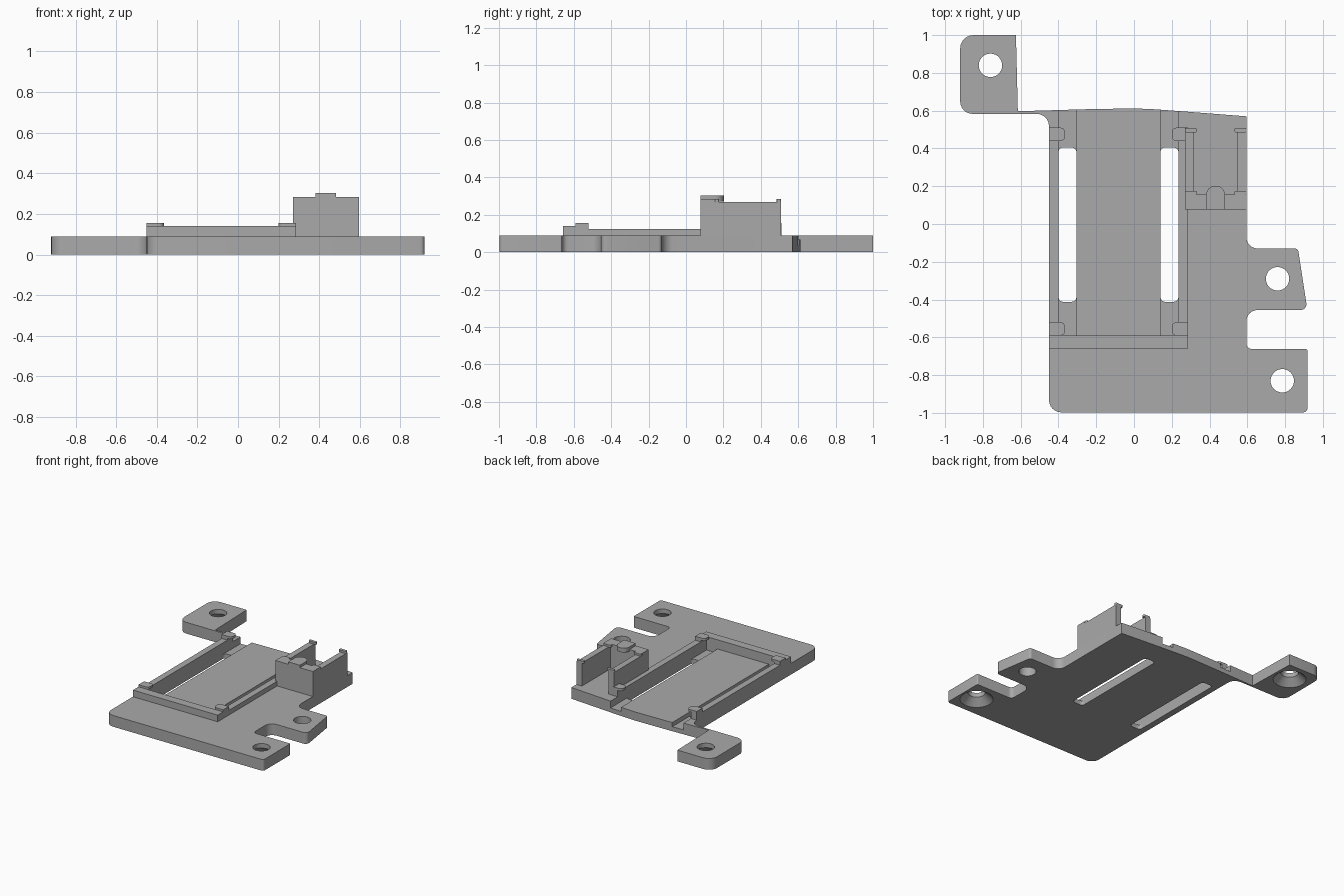
import bpy, bmesh, math
from mathutils import Vector

if "Cube" in bpy.data.objects:
    bpy.data.objects.remove(bpy.data.objects["Cube"], do_unlink=True)

grey = bpy.data.materials.new("plain grey")
grey.use_nodes = True
grey.diffuse_color = (0.4, 0.4, 0.4, 1)
grey.node_tree.nodes["Principled BSDF"].inputs["Base Color"].default_value = (0.4, 0.4, 0.4, 1)


def rounded(points, steps=6):
    """Outline of (x, y, corner radius) with each corner turned into an arc."""
    out = []
    n = len(points)
    for i, (x, y, r) in enumerate(points):
        p = Vector((x, y))
        if r == 0:
            out.append(p)
            continue
        a = (Vector(points[i - 1][:2]) - p).normalized()
        b = (Vector(points[(i + 1) % n][:2]) - p).normalized()
        half = a.angle(b) / 2
        centre = p + (a + b).normalized() * (r / math.sin(half))
        start = (p + a * (r / math.tan(half)) - centre).normalized()
        end = (p + b * (r / math.tan(half)) - centre).normalized()
        for k in range(steps + 1):
            out.append(centre + start.slerp(end, k / steps).normalized() * r)
    return out


def finish(name, bm):
    bmesh.ops.recalc_face_normals(bm, faces=bm.faces)
    mesh = bpy.data.meshes.new(name)
    bm.to_mesh(mesh)
    bm.free()
    mesh.materials.append(grey)
    ob = bpy.data.objects.new(name, mesh)
    bpy.context.collection.objects.link(ob)
    return ob


def prism(name, points, z0, z1):
    bm = bmesh.new()
    face = bm.faces.new([bm.verts.new((p[0], p[1], z0)) for p in rounded(points)])
    top = bmesh.ops.extrude_face_region(bm, geom=[face], use_keep_orig=True)["geom"]
    bmesh.ops.translate(bm, vec=(0, 0, z1 - z0),
                        verts=[v for v in top if isinstance(v, bmesh.types.BMVert)])
    return finish(name, bm)


def box(name, x0, x1, y0, y1, z0, z1, r=0):
    return prism(name, [(x0, y0, r), (x1, y0, r), (x1, y1, r), (x0, y1, r)], z0, z1)


def cone(name, x, y, z0, z1, r0, r1):
    bm = bmesh.new()
    bmesh.ops.create_cone(bm, cap_ends=True, segments=40, radius1=r0, radius2=r1, depth=z1 - z0)
    bmesh.ops.translate(bm, vec=(x, y, (z0 + z1) / 2), verts=bm.verts)
    return finish(name, bm)


def cut(target, cutter):
    mod = target.modifiers.new("cut", "BOOLEAN")
    mod.operation = "DIFFERENCE"
    mod.solver = "EXACT"
    mod.object = cutter
    bpy.context.view_layer.objects.active = target
    bpy.ops.object.modifier_apply(modifier=mod.name)
    bpy.data.objects.remove(cutter, do_unlink=True)


T = 0.088  # plate thickness

# Base plate with its three mounting tabs
plate = prism("base_plate", [
    (-0.92, 1, 0.07), (-0.625, 1, 0), (-0.615, 0.597, 0), (-0.24, 0.608, 0),
    (0, 0.612, 0), (0.1, 0.608, 0), (0.25, 0.597, 0), (0.595, 0.57, 0),
    (0.595, -0.13, 0.06), (0.868, -0.13, 0.02), (0.918, -0.455, 0.03),
    (0.595, -0.455, 0.06), (0.595, -0.662, 0.03), (0.918, -0.662, 0.01),
    (0.918, -0.997, 0.02), (-0.45, -0.997, 0.065), (-0.45, 0.583, 0.065),
    (-0.92, 0.583, 0.065)], 0, T)

# Sunken bed, deeper side channels and through slots
cut(plate, box("bed_cutter", -0.4, 0.235, -0.59, 0.7, 0.068, 0.2))
for x in (-0.4, 0.14):
    cut(plate, box("channel_cutter", x, x + 0.095, -0.59, 0.7, 0.035, 0.2))
    cut(plate, box("slot_cutter", x, x + 0.095, -0.412, 0.405, -0.1, 0.2, 0.025))

# Screw holes, two of them countersunk from below
for x, y, sunk in ((-0.76, 0.84, True), (0.76, -0.29, False), (0.785, -0.83, True)):
    cut(plate, cone("hole_cutter", x, y, -0.1, 0.2, 0.062, 0.062))
    if sunk:
        cut(plate, cone("sink_cutter", x, y, -0.01, 0.055, 0.13, 0.06))

# Board tray: side rails, front bar and corner clips
box("tray_front_bar", -0.45, 0.285, -0.658, -0.59, T, 0.14)
for side, outer, s in (("right", -0.45, 1), ("left", 0.285, -1)):
    x0, x1 = sorted((outer, outer + 0.05 * s))
    tip = outer + 0.085 * s
    box(side + "_rail", x0, x1, -0.59, 0.51, T, 0.125)
    for end, y in (("front", -0.59), ("back", 0.44)):
        box(side + "_clip_post_" + end, x0, x1, y, y + 0.07, 0.125, 0.14)
        prism(side + "_clip_" + end, [(outer, y, 0), (tip, y, 0.025),
                                      (tip, y + 0.07, 0.025), (outer, y + 0.07, 0)], 0.138, 0.156)

# Upright holder: front wall, two side walls, edge lips and a rounded catch
box("holder_front_wall", 0.27, 0.595, 0.077, 0.155, T, 0.284)
for side, outer, s in (("right", 0.27, 1), ("left", 0.595, -1)):
    x0, x1 = sorted((outer, outer + 0.048 * s))
    box("holder_wall_" + side, x0, x1, 0.077, 0.508, T, 0.268)
    x0, x1 = sorted((outer, outer + 0.063 * s))
    for end, y in (("front", 0.153), ("back", 0.485)):
        box("holder_lip_" + side + "_" + end, x0, x1, y, y + 0.023, 0.266, 0.284, 0.008)
prism("holder_catch", [(0.382, 0.077, 0), (0.482, 0.077, 0),
                       (0.482, 0.202, 0.048), (0.382, 0.202, 0.048)], 0.27, 0.303)

# Smooth the rounded corners, keep edges sharp
bpy.context.view_layer.update()
for ob in list(bpy.context.collection.objects):
    ob.select_set(ob.type == "MESH")
bpy.context.view_layer.objects.active = plate
bpy.ops.object.shade_smooth_by_angle(angle=math.radians(30))
